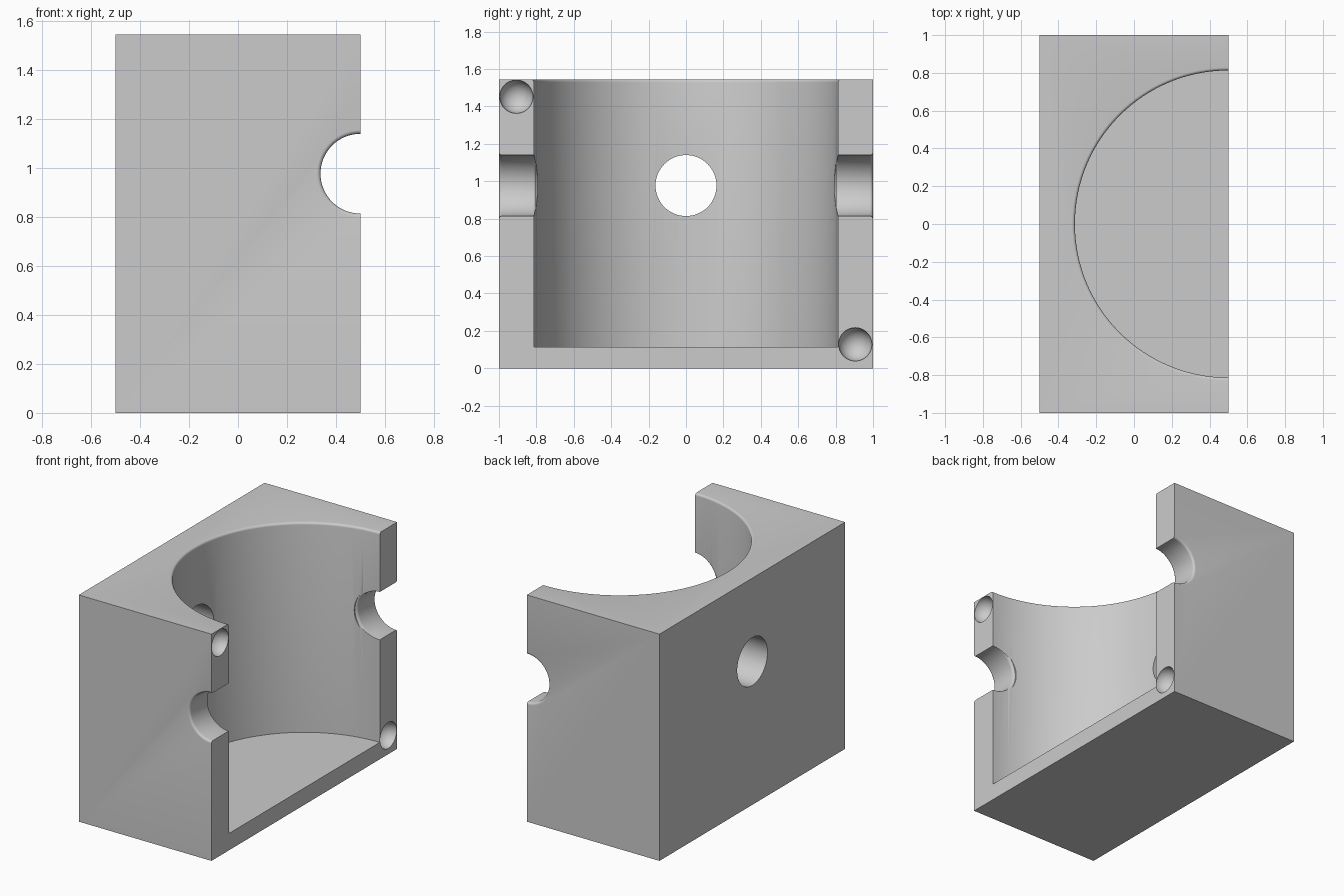
import bpy, bmesh, math
from mathutils import Matrix, Vector

if "Cube" in bpy.data.objects:
    bpy.data.objects.remove(bpy.data.objects["Cube"], do_unlink=True)

HEIGHT = 1.545
SPLIT_X = 0.5      # open face, where the two halves would meet
HOLE_Z = 0.977
HOLE_R = 0.163
BORE_R = 0.813
FLOOR = 0.115
FILLET = 0.016

gray = bpy.data.materials.new("plain gray")
gray.use_nodes = True
color = (0.6, 0.6, 0.6, 1)
gray.diffuse_color = color
gray.node_tree.nodes["Principled BSDF"].inputs["Base Color"].default_value = color


def make_object(name, bm):
    bmesh.ops.recalc_face_normals(bm, faces=bm.faces)
    mesh = bpy.data.meshes.new(name)
    bm.to_mesh(mesh)
    bm.free()
    mesh.materials.append(gray)
    obj = bpy.data.objects.new(name, mesh)
    bpy.context.collection.objects.link(obj)
    return obj


def lathe(name, profile, center, axis, steps):
    """Closed solid of revolution from (radius, distance along axis) pairs."""
    bm = bmesh.new()
    rings = [[bm.verts.new((r * math.cos(a), r * math.sin(a), h))
              for a in (math.tau * i / steps for i in range(steps))]
             for r, h in profile]
    for low, high in zip(rings, rings[1:]):
        for i in range(steps):
            j = (i + 1) % steps
            bm.faces.new((low[i], low[j], high[j], high[i]))
    bm.faces.new(rings[0])
    bm.faces.new(rings[-1])
    turn = Vector((0, 0, 1)).rotation_difference(Vector(axis)).to_matrix().to_4x4()
    bm.transform(Matrix.Translation(center) @ turn)
    return make_object(name, bm)


def flare(radius, end, size=FILLET):
    """Quarter-round widening that finishes tangent to a face at `end`."""
    return [(radius + size * (1 - math.cos(a)), end - size * (1 - math.sin(a)))
            for a in (math.pi / 2 * i / 5 for i in range(6))]


# Solid block
bm = bmesh.new()
bmesh.ops.create_cube(bm, size=1)
bm.transform(Matrix.Translation((0, 0, HEIGHT / 2)) @ Matrix.Diagonal((1, 2, HEIGHT, 1)))
block = make_object("half_housing", bm)

cutters = []

# Large bore with a rounded top rim
rim = flare(BORE_R, HEIGHT)
cutters.append(lathe("bore_cutter", [(BORE_R, FLOOR)] + rim + [(rim[-1][0], HEIGHT + 0.1)],
                     (SPLIT_X, 0, 0), (0, 0, 1), 128))

# Half-round side ports, rounded at the outer face and where they meet the bore
for side in (-1, 1):
    outer = flare(HOLE_R, 1)
    inner = [(r, 2 * (BORE_R - 0.012) - h) for r, h in reversed(flare(HOLE_R, BORE_R - 0.012))]
    profile = [(inner[0][0], 0.6)] + inner + outer + [(outer[-1][0], 1.1)]
    cutters.append(lathe("side_port_cutter", profile, (SPLIT_X, 0, HOLE_Z), (0, side, 0), 64))

# Round port through the closed wall
cutters.append(lathe("wall_port_cutter", [(HOLE_R, -0.7), (HOLE_R, 0)],
                     (0, 0, HOLE_Z), (1, 0, 0), 64))

# Hemispherical alignment sockets in the open face
for y, z in ((-0.907, 1.452), (0.905, 0.128)):
    bm = bmesh.new()
    bmesh.ops.create_uvsphere(bm, u_segments=40, v_segments=20, radius=0.089)
    bm.transform(Matrix.Translation((SPLIT_X, y, z)))
    cutters.append(make_object("socket_cutter", bm))

bpy.context.view_layer.objects.active = block
for cutter in cutters:
    mod = block.modifiers.new("cut", "BOOLEAN")
    mod.operation = "DIFFERENCE"
    mod.solver = "EXACT"
    mod.object = cutter
    bpy.ops.object.modifier_apply(modifier=mod.name)
    bpy.data.objects.remove(cutter, do_unlink=True)

bpy.ops.object.select_all(action="DESELECT")
block.select_set(True)
bpy.ops.object.shade_smooth_by_angle(angle=math.radians(30))
